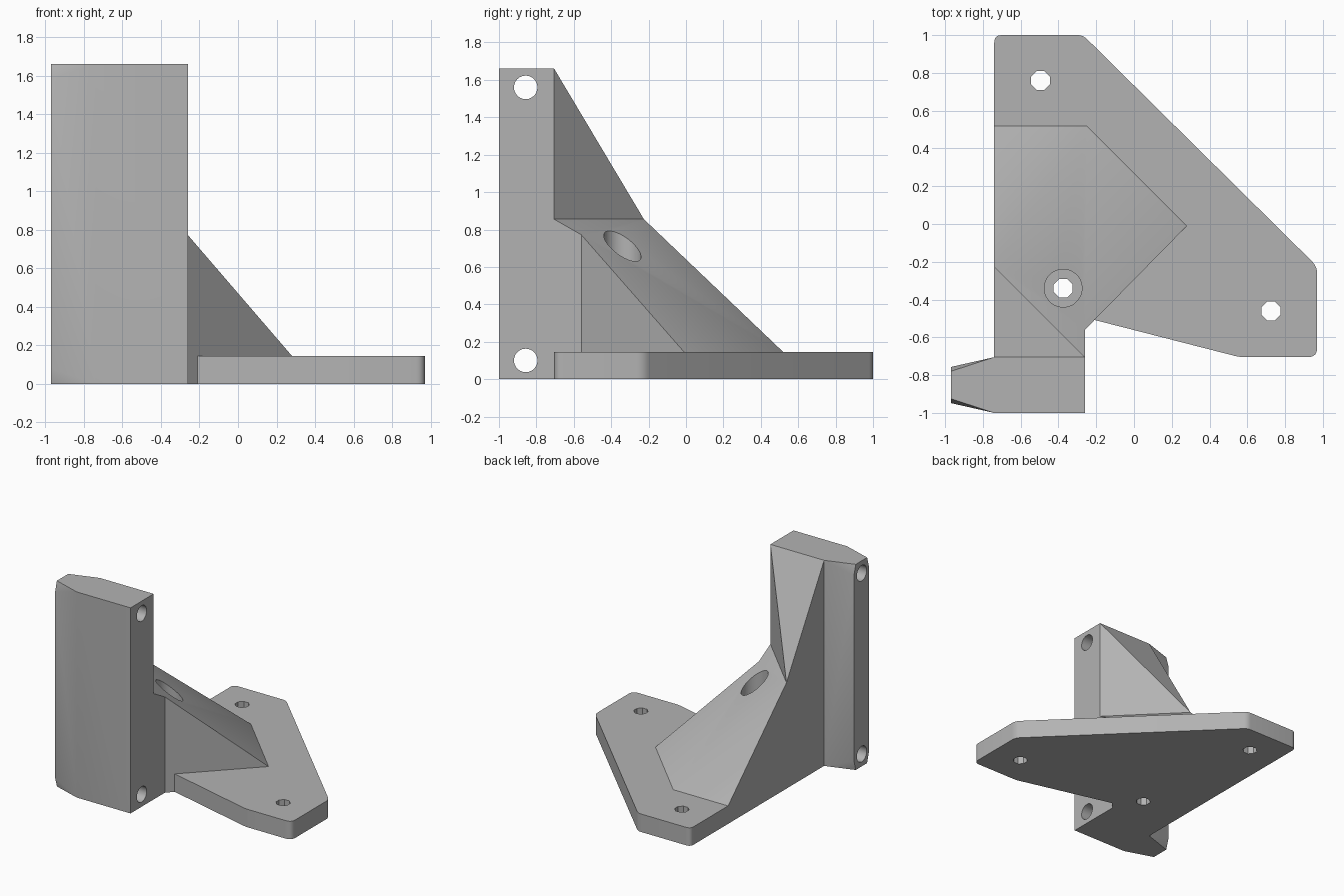
import bpy, bmesh, math
from mathutils import Vector

if "Cube" in bpy.data.objects:
    bpy.data.objects.remove(bpy.data.objects["Cube"])

grey = bpy.data.materials.new("plain grey")
grey.diffuse_color = (0.45, 0.45, 0.45, 1)
grey.use_nodes = True
grey.node_tree.nodes["Principled BSDF"].inputs["Base Color"].default_value = grey.diffuse_color


def make(name, verts, faces=None):
    """Object from faces, or the convex hull of the points if no faces are given."""
    bm = bmesh.new()
    vs = [bm.verts.new(v) for v in verts]
    if faces:
        for f in faces:
            bm.faces.new([vs[i] for i in f])
    else:
        bmesh.ops.convex_hull(bm, input=vs)
        bmesh.ops.dissolve_limit(bm, angle_limit=0.01, verts=bm.verts, edges=bm.edges)
    bmesh.ops.recalc_face_normals(bm, faces=bm.faces)
    me = bpy.data.meshes.new(name)
    bm.to_mesh(me)
    bm.free()
    ob = bpy.data.objects.new(name, me)
    bpy.context.collection.objects.link(ob)
    me.materials.append(grey)
    return ob


def prism(name, outline, z0, z1):
    n = len(outline)
    verts = [(x, y, z) for z in (z0, z1) for x, y in outline]
    faces = [list(range(n)), list(range(n, 2 * n))]
    faces += [(i, (i + 1) % n, (i + 1) % n + n, i + n) for i in range(n)]
    return make(name, verts, faces)


def rounded(corners, steps=6):
    """Round each (x, y, trim length) corner."""
    out = []
    for i, (x, y, t) in enumerate(corners):
        p = Vector((x, y))
        if t == 0:
            out.append(p)
            continue
        a = p + (Vector(corners[i - 1][:2]) - p).normalized() * t
        b = p + (Vector(corners[(i + 1) % len(corners)][:2]) - p).normalized() * t
        for k in range(steps + 1):
            u = k / steps
            out.append(a * (1 - u) ** 2 + p * 2 * u * (1 - u) + b * u * u)
    return out


def combine(target, other, operation):
    mod = target.modifiers.new(operation.lower(), 'BOOLEAN')
    mod.object, mod.operation, mod.solver = other, operation, 'EXACT'
    bpy.context.view_layer.objects.active = target
    bpy.ops.object.modifier_apply(modifier=mod.name)
    bpy.data.objects.remove(other)


def drill(target, x, y, r, z0, z1, n):
    pts = [(x + r * math.cos((i + .5) * math.tau / n),
            y + r * math.sin((i + .5) * math.tau / n)) for i in range(n)]
    combine(target, prism("drill", pts, z0, z1), 'DIFFERENCE')


# Base plate with rounded corners and an inner fillet beside the column
bracket = prism("bracket", rounded([
    (-.74, 1, .04), (-.27, 1, .03), (.97, -.225, .04), (.97, -.705, .05),
    (.56, -.705, .03), (-.26, -.495, .06), (-.26, -.8, 0), (-.74, -.8, 0)]), 0, .145)

# Column with a tapered left end, narrowed a little more at top and bottom
col = [(x, y, z) for z in (0, 1.66) for x, y in (
    (-.26, -1), (-.74, -1), (-.97, -.925), (-.97, -.78), (-.74, -.705), (-.26, -.705))]
col += [(-.97, y, z) for y in (-.948, -.757) for z in (.08, 1.58)]
combine(bracket, make("column", col), 'UNION')

# Sloped brace with the fin running up to the column top
brace = make("brace", [
    (-.74, -.8, 0), (-.26, -.8, 0), (-.26, -.56, 0), (.28, -.01, 0),
    (-.25, .52, 0), (-.74, .52, 0), (.28, -.01, .145), (-.25, .52, .145),
    (-.74, .52, .145), (-.26, -.56, .772), (-.26, -.705, .855), (-.74, -.225, .855),
    (-.26, -.705, 1.66), (-.74, -.705, 1.66), (-.74, -.8, 1.66), (-.26, -.8, 1.66)],
    [(0, 5, 4, 3, 2, 1), (1, 2, 9, 10, 12, 15), (2, 3, 6, 9), (3, 4, 7, 6),
     (4, 5, 8, 7), (5, 0, 14, 13, 11, 8), (9, 6, 7, 11, 10), (11, 7, 8),
     (10, 11, 12), (12, 11, 13), (12, 13, 14, 15), (0, 1, 15, 14)])
combine(bracket, brace, 'UNION')

# Screw holes in the plate, and the counterbored one through the brace
for x, y in ((-.495, .76), (.725, -.46), (-.375, -.34)):
    drill(bracket, x, y, .054, -.2, .5, 8)
drill(bracket, -.375, -.34, .1, .145, 1.2, 32)

# Two cross holes through the column
for z in (.1, 1.56):
    n, r = 24, .063
    ring = [(math.cos(i * math.tau / n) * r - .857, math.sin(i * math.tau / n) * r + z)
            for i in range(n)]
    combine(bracket, make("cross_drill", [(x, a, b) for x in (-1.2, .2) for a, b in ring]),
            'DIFFERENCE')

# Merge coplanar faces, then smooth shallow edges only
bm = bmesh.new()
bm.from_mesh(bracket.data)
bmesh.ops.remove_doubles(bm, verts=bm.verts, dist=.0005)
bmesh.ops.dissolve_limit(bm, angle_limit=.01, verts=bm.verts, edges=bm.edges)
bm.to_mesh(bracket.data)
bm.free()
bpy.ops.object.select_all(action='DESELECT')
bracket.select_set(True)
bpy.context.view_layer.objects.active = bracket
bpy.ops.object.shade_smooth_by_angle(angle=math.radians(32))
